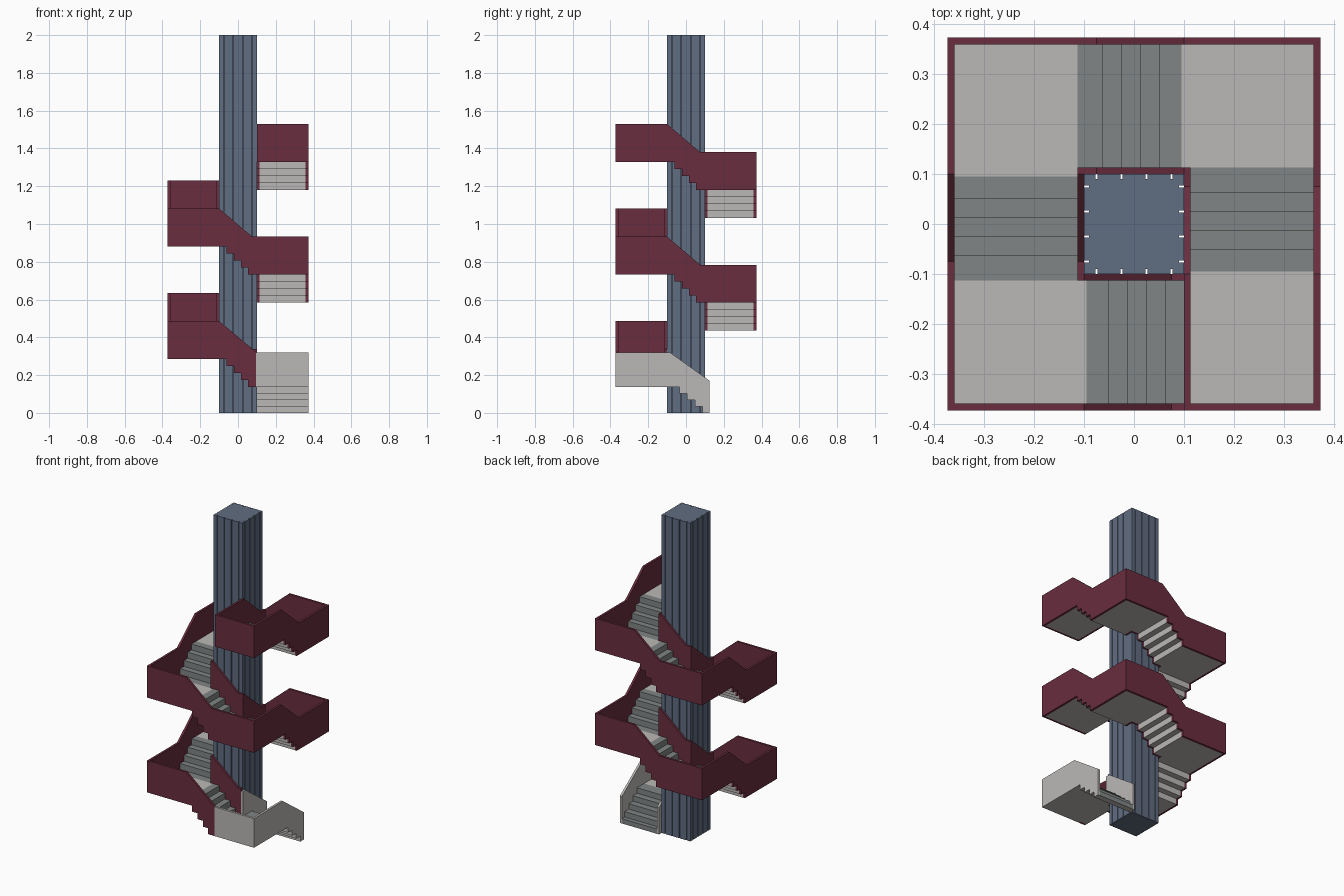
import bpy, bmesh, math
from mathutils import Matrix

if "Cube" in bpy.data.objects:
    bpy.data.objects.remove(bpy.data.objects["Cube"])

IN0, IN1, OUT0, OUT1 = 0.10, 0.113, 0.358, 0.372   # inner and outer wall faces
RISE, FIRST, SLAB, WALL = 0.149, 0.137, 0.03, 0.20
FLIGHTS = 9


def material(name, rgb):
    m = bpy.data.materials.new(name)
    m.diffuse_color = (*rgb, 1)
    m.use_nodes = True
    m.node_tree.nodes["Principled BSDF"].inputs["Base Color"].default_value = m.diffuse_color
    return m


blue = material("slate blue", (0.118, 0.153, 0.220))
grey = material("light concrete", (0.50, 0.485, 0.468))
tread = material("dark tread", (0.220, 0.235, 0.235))
red = material("dark red", (0.142, 0.026, 0.050))


def prism(name, pts, v0, v1, turn, mats, rule=None):
    """Extrude a (run, height) profile from v0 to v1 outward, turned clockwise."""
    bm = bmesh.new()
    face = bm.faces.new([bm.verts.new((v0, -u, z)) for u, z in pts])
    ext = bmesh.ops.extrude_face_region(bm, geom=[face])
    bmesh.ops.translate(bm, vec=(v1 - v0, 0, 0),
                        verts=[g for g in ext["geom"] if isinstance(g, bmesh.types.BMVert)])
    bmesh.ops.recalc_face_normals(bm, faces=bm.faces)
    if rule:
        for f in bm.faces:
            f.material_index = rule(f.normal)
    bmesh.ops.rotate(bm, verts=bm.verts, matrix=Matrix.Rotation(-turn * math.pi / 2, 3, 'Z'))
    me = bpy.data.meshes.new(name)
    bm.to_mesh(me)
    bm.free()
    for m in mats:
        me.materials.append(m)
    ob = bpy.data.objects.new(name, me)
    bpy.context.collection.objects.link(ob)
    return ob


def box(name, u0, u1, v0, v1, z0, z1, turn, mat):
    return prism(name, [(u0, z0), (u1, z0), (u1, z1), (u0, z1)], v0, v1, turn, [mat])


def stairs(start, end, z0, z1, edges):
    """Stepped line rising from z0 to z1 at the given edges."""
    pts, z, dz = [(start, z0)], z0, (z1 - z0) / len(edges)
    for e in edges:
        pts += [(e, z), (e, z + dz)]
        z += dz
    return pts + [(end, z1)]


# Column with four thin grooves on every side
bm = bmesh.new()
ring = []
for side in range(4):
    rot = Matrix.Rotation(side * math.pi / 2, 3, 'Z')
    line = [(-0.1, -0.1)]
    for g in (-0.075, -0.025, 0.025, 0.075):
        line += [(g - 0.002, -0.1), (g - 0.002, -0.09), (g + 0.002, -0.09), (g + 0.002, -0.1)]
    ring += [bm.verts.new(rot @ Matrix.Translation((x, y, 0)).to_translation()) for x, y in line]
base = bm.faces.new(ring)
ext = bmesh.ops.extrude_face_region(bm, geom=[base])
bmesh.ops.translate(bm, vec=(0, 0, 2),
                    verts=[g for g in ext["geom"] if isinstance(g, bmesh.types.BMVert)])
bmesh.ops.recalc_face_normals(bm, faces=bm.faces)
mesh = bpy.data.meshes.new("column")
bm.to_mesh(mesh)
bm.free()
mesh.materials.append(blue)
bpy.context.collection.objects.link(bpy.data.objects.new("column", mesh))

# Flights wind clockwise around the column, each ending in a corner landing
for k in range(FLIGHTS):
    z1 = FIRST + RISE * k
    first = k == 0
    z0 = 0 if first else z1 - RISE
    under = [-0.088, -0.047, -0.006, 0.035] if first else [-0.053, -0.016, 0.022, 0.06]
    begin = -0.125 if first else -IN1
    wall_mat = grey if first else red

    # Steps: dark on treads and risers, concrete underneath
    top = stairs(begin, 0.095, z0 + SLAB, z1 + SLAB, [e - 0.01 for e in under])
    low = stairs(begin, 0.095, z0, z1, under)
    prism("flight_steps", low + top[::-1], IN1, OUT0, k, [grey, tread],
          lambda n: 1 if n.z > 0.5 or n.y > 0.5 else 0)
    box("landing_floor", 0.095, OUT0, IN1, OUT0, z1, z1 + SLAB, k, grey)

    # Parapets follow the steps below and slope above
    def parapet(name, u0, u1, v0, v1):
        if first:
            cap = [(u1, 0.32), (0.085, 0.32), (u0, 0.17)]
        elif u0 > -0.1:
            cap = [(u1, z1 + WALL), (0.1, z1 + WALL), (u0, z0 + WALL - 0.015)]
        else:
            cap = [(u1, z1 + WALL), (0.1, z1 + WALL), (-0.075, z0 + WALL), (u0, z0 + WALL)]
        prism(name, stairs(u0, u1, z0, z1, under) + cap, v0, v1, k, [wall_mat])

    start = -0.125 if first else (-0.096 if k == 1 else -OUT0)
    parapet("outer_parapet", start, OUT1, OUT0, OUT1)
    parapet("inner_parapet", -0.125 if first else -IN0, IN1, IN0, IN1)

# Front wall of the first landing
box("first_landing_wall", -OUT0, -0.096, OUT0, OUT1, FIRST, 0.32, 1, grey)

# Walls that close the last landing
z_top = FIRST + RISE * (FLIGHTS - 1)
box("last_landing_wall", -OUT0, -IN0, OUT0, OUT1, z_top, z_top + WALL, FLIGHTS, red)
box("last_end_wall", -IN1, -IN0, IN0, OUT0, z_top, z_top + WALL, FLIGHTS, red)
